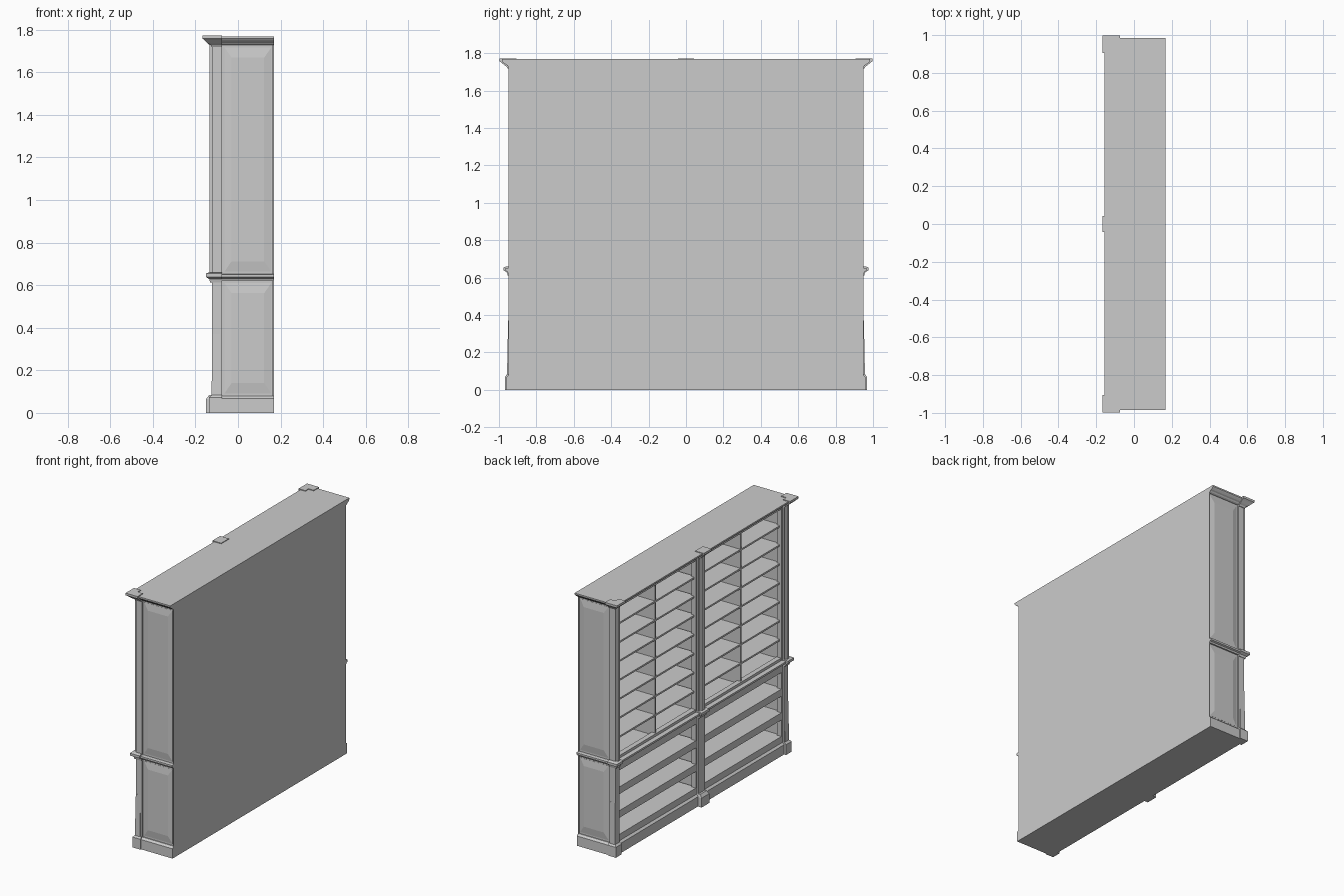
import bpy, bmesh

BACK = 0.168


def loft(name, rings, mirror=False):
    """Loft equal-sized closed rings of 3D points into a capped solid."""
    bm = bmesh.new()
    vs = [[bm.verts.new(p) for p in r] for r in rings]
    n = len(rings[0])
    for a, b in zip(vs, vs[1:]):
        for i in range(n):
            bm.faces.new((a[i], a[(i + 1) % n], b[(i + 1) % n], b[i]))
    bm.faces.new(vs[0][::-1])
    bm.faces.new(vs[-1])
    bmesh.ops.recalc_face_normals(bm, faces=bm.faces)
    me = bpy.data.meshes.new(name)
    bm.to_mesh(me)
    bm.free()
    ob = bpy.data.objects.new(name, me)
    bpy.context.collection.objects.link(ob)
    if mirror:
        m = ob.modifiers.new("mirror", 'MIRROR')
        m.use_axis = (False, True, False)
        m.use_mirror_merge = False
    return ob


def stack(name, levels, mirror=False):
    """Rectangles (x0, x1, y0, y1, z) stacked upwards as a moulding."""
    return loft(name, [[(a, c, z), (b, c, z), (b, d, z), (a, d, z)]
                       for a, b, c, d, z in levels], mirror)


def box(name, x0, x1, y0, y1, z0, z1, mirror=False):
    return stack(name, [(x0, x1, y0, y1, z0), (x0, x1, y0, y1, z1)], mirror)


def corner(name, levels):
    """L-shaped moulding wrapped round both front corners: (front x, side y, z)."""
    xi, yi, xe, ye = -0.115, 0.94, -0.075, 0.905
    loft(name, [[(x, y, z), (xe, y, z), (xe, yi, z), (xi, yi, z),
                 (xi, ye, z), (x, ye, z)] for x, y, z in levels], True)


# full-width mouldings
stack("plinth", [(x, BACK, -y, y, z) for x, y, z in
                 [(-0.122, 0.96, 0), (-0.122, 0.96, 0.068), (-0.108, 0.946, 0.08)]])
stack("waist_moulding", [(x, BACK, -y, y, z) for x, y, z in
      [(-0.112, 0.95, 0.622), (-0.122, 0.955, 0.632), (-0.136, 0.966, 0.637),
       (-0.136, 0.966, 0.65), (-0.125, 0.958, 0.652)]])
stack("cornice", [(x, BACK, -y, y, z) for x, y, z in
      [(-0.115, 0.948, 1.728), (-0.122, 0.955, 1.732), (-0.128, 0.96, 1.738),
       (-0.138, 0.97, 1.743), (-0.150, 0.98, 1.752), (-0.155, 0.985, 1.758),
       (-0.155, 0.985, 1.768)]])

# corner mouldings
corner("corner_plinth", [(-0.137, 0.967, 0), (-0.137, 0.967, 0.072), (-0.124, 0.956, 0.084)])
corner("corner_waist", [(-0.13, 0.953, 0.612), (-0.135, 0.957, 0.628), (-0.15, 0.975, 0.638),
                        (-0.15, 0.975, 0.655), (-0.135, 0.96, 0.66)])
corner("corner_cornice", [(-0.124, 0.954, 1.718), (-0.128, 0.96, 1.728), (-0.142, 0.97, 1.735),
                          (-0.158, 0.987, 1.75), (-0.167, 0.998, 1.758), (-0.167, 0.998, 1.773)])

# centre mouldings
stack("centre_plinth", [(-0.15, -0.1, -0.042, 0.042, 0), (-0.15, -0.1, -0.042, 0.042, 0.065),
                        (-0.135, -0.1, -0.036, 0.036, 0.085)])
stack("centre_waist", [(x, -0.1, -y, y, z) for x, y, z in
      [(-0.13, 0.036, 0.612), (-0.135, 0.037, 0.628), (-0.15, 0.042, 0.638),
       (-0.15, 0.042, 0.655), (-0.135, 0.038, 0.66)]])
stack("centre_cornice", [(x, -0.1, -y, y, z) for x, y, z in
      [(-0.124, 0.03, 1.718), (-0.142, 0.034, 1.735), (-0.158, 0.038, 1.75),
       (-0.167, 0.042, 1.758), (-0.167, 0.042, 1.773)]])

# carcass
box("back_panel", 0.15, BACK, -0.94, 0.94, 0.07, 1.74)
box("side_wall", -0.075, BACK, 0.915, 0.94, 0.07, 1.74, True)
box("centre_wall", -0.09, 0.152, -0.02, 0.02, 0.07, 1.74)

# pilasters: lower and upper with raised strips
for label, z0, z1 in (("lower", 0.07, 0.63), ("upper", 0.645, 1.735)):
    box(label + "_corner_pilaster", -0.121, -0.075, 0.905, 0.95, z0, z1, True)
    box(label + "_centre_pilaster", -0.121, -0.08, -0.034, 0.034, z0, z1)
box("upper_corner_strip", -0.135, -0.12, 0.918, 0.94, 0.65, 1.73, True)
box("upper_centre_strip", -0.135, -0.12, -0.017, 0.017, 0.65, 1.73)
stack("lower_corner_sheath", [(-0.124, -0.085, 0.91, 0.957, 0.08),
                              (-0.121, -0.085, 0.91, 0.951, 0.37)], True)

# raised and bevelled side panels with edge frames
for label, z0, z1 in (("lower", 0.08, 0.622), ("upper", 0.652, 1.728)):
    rings = []
    for y, e, f in ((0.938, 0.012, 0.012), (0.941, 0.012, 0.012), (0.948, 0.045, 0.06)):
        a, b = -0.075 + e, BACK - e
        rings.append([(a, y, z0 + f), (b, y, z0 + f), (b, y, z1 - f), (a, y, z1 - f)])
    loft(label + "_side_panel", rings, True)
    box(label + "_side_back_stile", BACK - 0.006, BACK, 0.93, 0.948, z0 - 0.01, z1 + 0.01, True)

# bay fronts
Y0, Y1 = 0.03, 0.91
box("upper_top_rail", -0.105, -0.07, Y0, Y1, 1.705, 1.735, True)
box("upper_bottom_rail", -0.105, -0.07, Y0, Y1, 0.645, 0.67, True)
box("upper_divider", -0.095, 0.152, 0.463, 0.477, 0.65, 1.73, True)
ROWS = 8
for i in range(1, ROWS):
    z = 0.66 + i * (1.715 - 0.66) / ROWS
    box("upper_shelf", -0.095, 0.152, Y0, Y1, z - 0.006, z + 0.006, True)

# lower bays: wide shelves behind rails
for i in range(4):
    z = 0.105 + i * 0.165
    box("lower_rail", -0.108, -0.085, Y0, Y1, z - 0.03, z + 0.02, True)
    if i < 3:
        box("lower_shelf", -0.09, 0.152, Y0, Y1, z + 0.005, z + 0.02, True)
for y0, y1, n in ((0.03, 0.045, "inner"), (0.895, 0.91, "outer")):
    box(n + "_stile", -0.108, -0.075, y0, y1, 0.07, 1.73, True)
